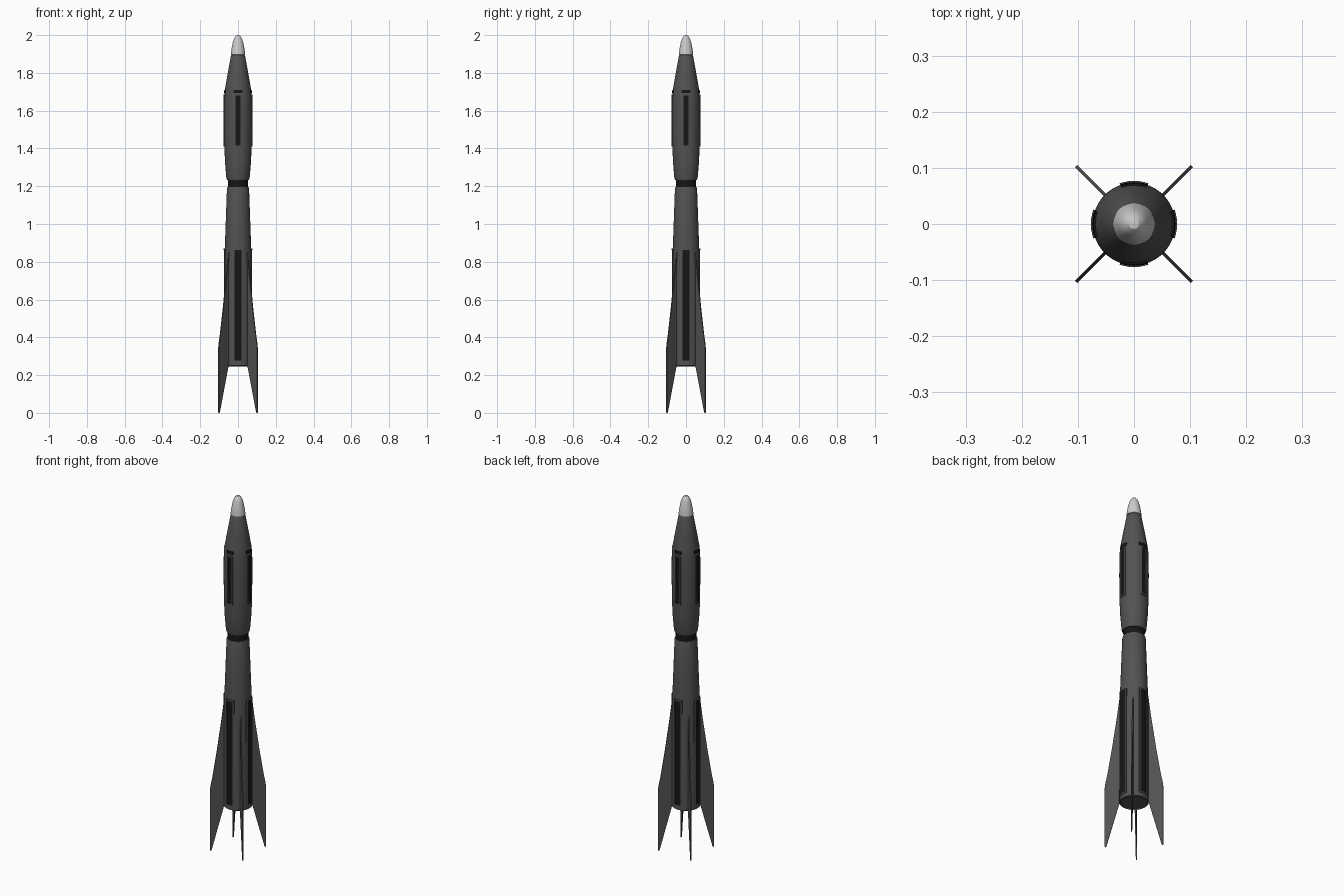
import bpy, bmesh
from math import cos, sin, pi, radians

if "Cube" in bpy.data.objects:
    bpy.data.objects.remove(bpy.data.objects["Cube"])

def material(name, v):
    m = bpy.data.materials.new(name)
    m.diffuse_color = (v, v, v, 1)
    m.use_nodes = True
    m.node_tree.nodes["Principled BSDF"].inputs["Base Color"].default_value = m.diffuse_color
    return m

GREY = material("dark_grey", 0.085)
BLACK = material("black", 0.008)

def finish(name, bm, mat=None, smooth=True):
    bmesh.ops.remove_doubles(bm, verts=bm.verts, dist=1e-6)
    bmesh.ops.recalc_face_normals(bm, faces=bm.faces)
    me = bpy.data.meshes.new(name)
    bm.to_mesh(me)
    bm.free()
    ob = bpy.data.objects.new(name, me)
    bpy.context.collection.objects.link(ob)
    if mat:
        me.materials.append(mat)
    if smooth:
        bpy.ops.object.select_all(action='DESELECT')
        ob.select_set(True)
        bpy.context.view_layer.objects.active = ob
        bpy.ops.object.shade_smooth_by_angle(angle=radians(30))
    return ob

def lathe(name, profile, mat=None, n=64):
    # profile is (radius, z), starting and ending on the axis
    bm = bmesh.new()
    rings = [[bm.verts.new((r * cos(2*pi*i/n), r * sin(2*pi*i/n), z)) for i in range(n)]
             if r > 0 else [bm.verts.new((0, 0, z))] for r, z in profile]
    for a, b in zip(rings, rings[1:]):
        for i in range(n):
            j = (i + 1) % n
            q = [a[i % len(a)], a[j % len(a)], b[j % len(b)], b[i % len(b)]]
            bm.faces.new(list(dict.fromkeys(q)))
    return finish(name, bm, mat)

def plate(bm, turn, x0, x1, z0, z1, r_in, r_out0, r_out1=None, n=6):
    # curved plate hugging the hull, from width x0 to x1
    r_out1 = r_out1 or r_out0
    rows = []
    for i in range(n + 1):
        a = turn + (x0 + (x1 - x0) * i / n) / 0.073
        rows.append([bm.verts.new((r * cos(a), r * sin(a), z)) for r, z in
                     ((r_in, z0), (r_out0, z0), (r_out1, z1), (r_in, z1))])
    for a, b in zip(rows, rows[1:]):
        for k in range(4):
            bm.faces.new((a[k], a[(k+1) % 4], b[(k+1) % 4], b[k]))
    bm.faces.new(rows[0])
    bm.faces.new(rows[-1])

# Hull sections
lathe("nose_cap", [(0, 2), (.009, 1.998), (.016, 1.991), (.022, 1.979), (.028, 1.959),
                   (.033, 1.934), (.037, 1.908), (.038, 1.897), (.034, 1.895), (0, 1.895)])
lathe("upper_body", [(0, 1.896), (.034, 1.896), (.038, 1.888), (.054, 1.80), (.068, 1.72),
                     (.073, 1.67), (.0735, 1.55), (.0725, 1.42), (.069, 1.33),
                     (.062, 1.245), (.058, 1.232), (0, 1.232)], GREY)
lathe("neck_ring", [(0, 1.24), (.053, 1.24), (.053, 1.19), (0, 1.19)], BLACK)
lathe("lower_body", [(0, 1.197), (.056, 1.197), (.0585, 1.19), (.066, .98), (.070, .87),
                     (.073, .78), (.0735, .25), (.068, .246), (.066, .252), (0, .252)], GREY)

# Framed slots on the four sides
def slot(prefix, hw, z0, z1, rim, r, top_r):
    frame, inset = bmesh.new(), bmesh.new()
    for k in range(4):
        t = k * pi / 2
        for s in (-1, 1):
            plate(frame, t, s * (hw - rim), s * hw, z0, z1, .06, r, top_r, 2)
        plate(frame, t, -hw, hw, z0, z0 + rim, .06, r)
        plate(frame, t, -hw, hw, z1 - rim, z1, .06, top_r)
        plate(inset, t, -hw + rim, hw - rim, z0 + rim, z1 - rim, .06, r - .0025, top_r - .0025)
    finish(prefix + "_slot_frames", frame, GREY)
    finish(prefix + "_slot_insets", inset, BLACK)

slot("upper", .018, 1.41, 1.685, .006, .0765, .0765)
slot("lower", .025, .27, .87, .007, .0768, .0765)

# Vent bars above the upper slots
bars = bmesh.new()
for k in range(4):
    plate(bars, k * pi / 2, -.024, .024, 1.694, 1.71, .06, .0745, .0725)
finish("vent_bars", bars, BLACK)

# Four diagonal fins: (radius, z) outline with thickness
outline = [(.06, .88), (.070, .87), (.087, .73), (.112, .55), (.134, .41), (.143, .365),
           (.146, .34), (.146, .004), (.142, 0), (.138, .004), (.073, .25), (.06, .25)]
for k in range(4):
    a = pi / 4 + k * pi / 2
    bm = bmesh.new()
    sides = [[bm.verts.new((r * cos(a) - o * sin(a), r * sin(a) + o * cos(a), z))
              for r, z in outline] for o in (-.003, .003)]
    for s in sides:
        bm.faces.new(s)
    n = len(outline)
    for i in range(n):
        j = (i + 1) % n
        bm.faces.new((sides[0][i], sides[0][j], sides[1][j], sides[1][i]))
    finish(f"fin_{k + 1}", bm, GREY, smooth=False)
